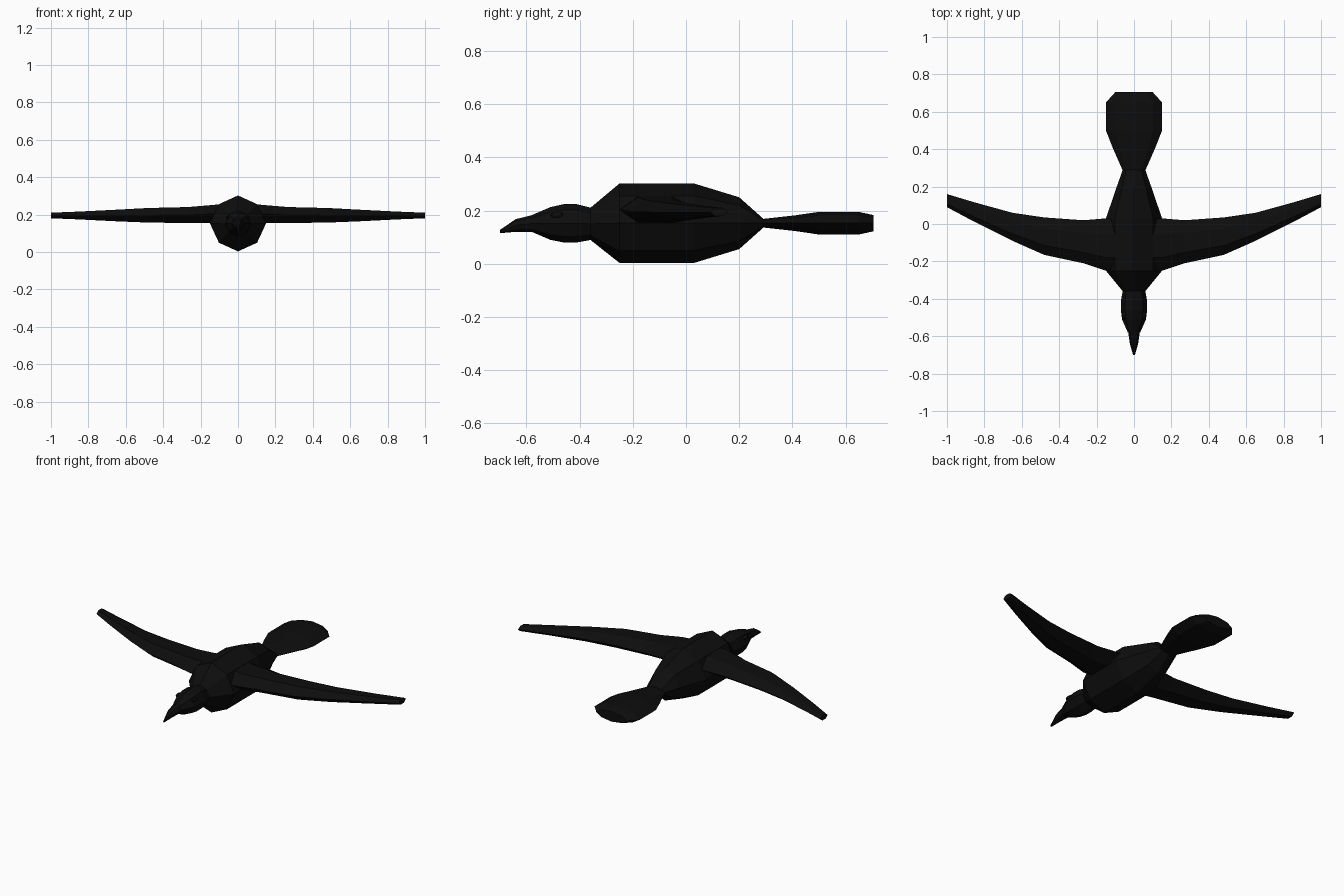
import bpy, bmesh, math

cube = bpy.data.objects.get("Cube")
if cube:
    bpy.data.objects.remove(cube)

black = bpy.data.materials.new("black feathers")
black.use_nodes = True
black.diffuse_color = (0.004, 0.004, 0.004, 1)
black.node_tree.nodes["Principled BSDF"].inputs["Base Color"].default_value = (0.004, 0.004, 0.004, 1)


def loft(name, rings):
    """Skin a list of equal-length rings and cap both ends."""
    bm = bmesh.new()
    loops = [[bm.verts.new(p) for p in ring] for ring in rings]
    n = len(loops[0])
    for a, b in zip(loops, loops[1:]):
        for i in range(n):
            j = (i + 1) % n
            bm.faces.new((a[i], a[j], b[j], b[i]))
    bm.faces.new(loops[0])
    bm.faces.new(loops[-1])
    bmesh.ops.recalc_face_normals(bm, faces=bm.faces[:])
    mesh = bpy.data.meshes.new(name)
    bm.to_mesh(mesh)
    bm.free()
    mesh.materials.append(black)
    obj = bpy.data.objects.new(name, mesh)
    bpy.context.collection.objects.link(obj)
    return obj


def octagon(y, half_width, low, high):
    """Eight-sided cross-section standing across the y axis."""
    mid, h = (low + high) / 2, (high - low) / 2
    unit = [(0, 1), (.68, .69), (1, 0), (.68, -.69), (0, -1), (-.68, -.69), (-1, 0), (-.68, .69)]
    return [(u * half_width, y, mid + v * h) for u, v in unit]


# Sections: y, half width, bottom, top
sections = {
    "body": [(-.36, .06, .09, .21), (-.25, .15, .003, .302), (.03, .15, .003, .302),
             (.20, .092, .055, .25), (.29, .06, .135, .17)],
    "head": [(-.355, .06, .09, .21), (-.41, .07, .08, .224), (-.46, .07, .08, .224),
             (-.51, .064, .09, .213), (-.58, .033, .12, .183)],
    "beak": [(-.57, .032, .12, .185), (-.64, .022, .12, .168), (-.70, .005, .115, .127)],
    "tail": [(.285, .06, .137, .168), (.41, .115, .123, .182), (.50, .15, .11, .195),
             (.65, .15, .11, .195), (.705, .10, .122, .183)],
}
for part, rows in sections.items():
    loft(part, [octagon(*row) for row in rows])

# Wing stations: x, leading y, trailing y, bottom, top
stations = [(.08, -.25, .03, .155, .256), (.15, -.25, .03, .155, .25), (.27, -.21, .02, .155, .24),
            (.48, -.165, .035, .157, .235), (.65, -.09, .06, .164, .226),
            (.85, .01, .115, .174, .216), (1.0, .09, .16, .18, .21)]


def wing_ring(side, x, front, back, low, high):
    chord, h = back - front, high - low
    outline = [(0, .5), (.25, 1), (.7, 1), (1, .55), (.7, 0), (.25, 0)]
    return [(side * x, front + u * chord, low + v * h) for u, v in outline]


for side, label in ((1, "left"), (-1, "right")):
    loft(label + "_wing", [wing_ring(side, *s) for s in stations])

    # Small almond-shaped eye set into the head
    bpy.ops.mesh.primitive_uv_sphere_add(segments=8, ring_count=6, radius=1,
                                         location=(side * .052, -.485, .184))
    eye = bpy.context.object
    eye.name = label + "_eye"
    eye.scale = (.011, .026, .012)
    eye.data.materials.append(black)
